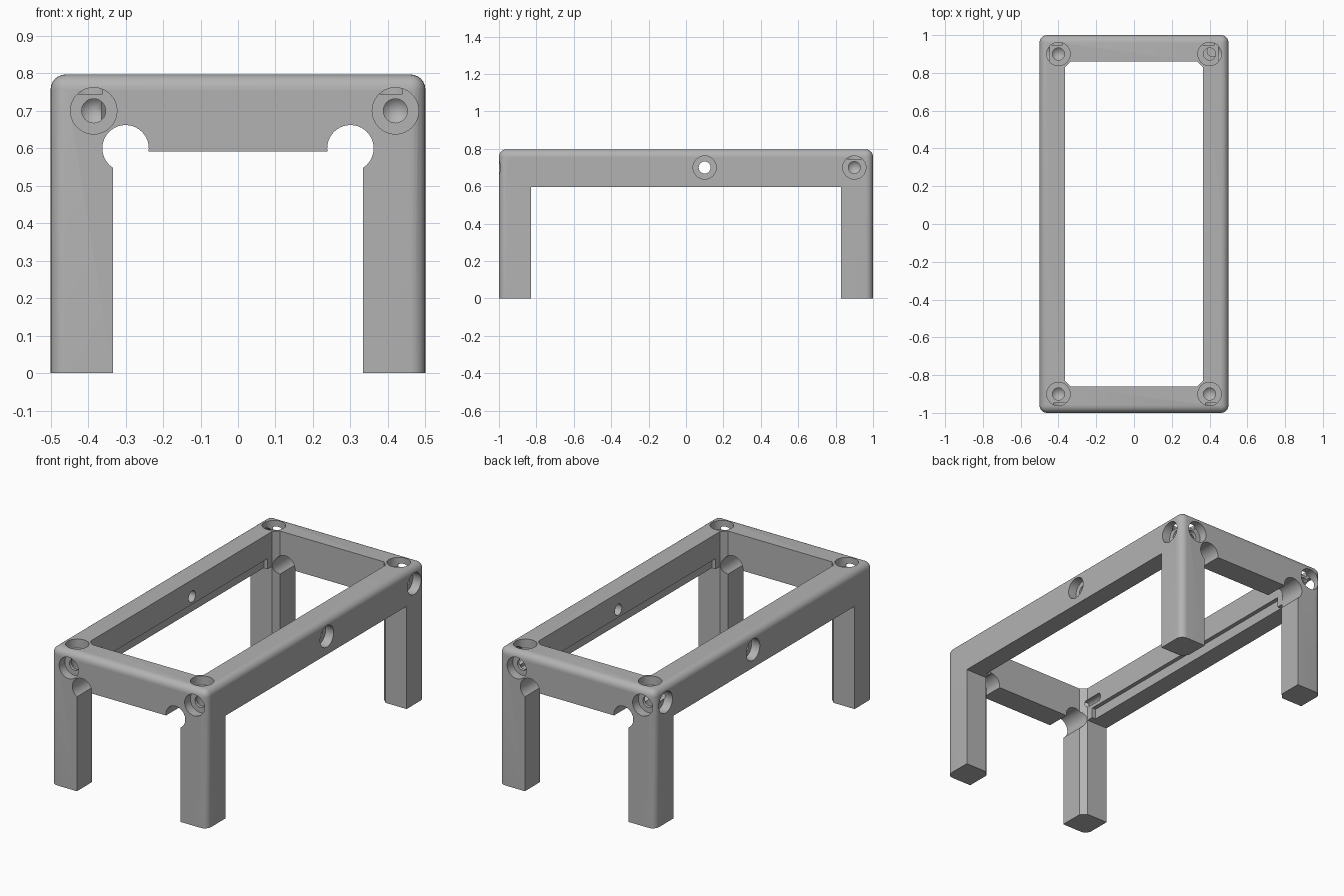
import bpy, bmesh, math
from mathutils import Vector

cube = bpy.data.objects.get("Cube")
if cube:
    bpy.data.objects.remove(cube, do_unlink=True)

W, L, H = 0.5, 1.0, 0.797       # half width, half length, height
BEAM = 0.595                    # underside of the top frame
TOP_Z = 0.7                     # height of the side bolt holes

grey = bpy.data.materials.new("plain_grey")
grey.use_nodes = True
grey.diffuse_color = (0.45, 0.45, 0.45, 1)
grey.node_tree.nodes["Principled BSDF"].inputs["Base Color"].default_value = (0.45, 0.45, 0.45, 1)


def make(name, bm):
    bmesh.ops.recalc_face_normals(bm, faces=bm.faces[:])
    me = bpy.data.meshes.new(name)
    bm.to_mesh(me)
    bm.free()
    me.materials.append(grey)
    ob = bpy.data.objects.new(name, me)
    bpy.context.collection.objects.link(ob)
    return ob


def box(name, lo, hi):
    bm = bmesh.new()
    bmesh.ops.create_cube(bm, size=1)
    lo, hi = Vector(lo), Vector(hi)
    for v in bm.verts:
        v.co = (lo + hi) / 2 + v.co * (hi - lo)
    return make(name, bm)


def drill(name, pos, direction, profile, sides=40):
    """Revolved cutter: profile holds (radius, depth) pairs along the direction."""
    bm = bmesh.new()
    rot = Vector(direction).to_track_quat("Z", "Y")
    verts = [bm.verts.new((r, 0, d)) for r, d in profile]
    edges = [bm.edges.new(p) for p in zip(verts, verts[1:])]
    bmesh.ops.spin(bm, geom=verts + edges, cent=(0, 0, 0), axis=(0, 0, 1),
                   angle=math.tau, steps=sides, use_duplicate=False)
    bmesh.ops.remove_doubles(bm, verts=bm.verts[:], dist=1e-5)
    for v in bm.verts:
        v.co = rot @ v.co + Vector(pos)
    return make(name, bm)


def subtract(target, cutter):
    cutter.hide_render = True
    mod = target.modifiers.new("cut", "BOOLEAN")
    mod.operation, mod.solver, mod.object = "DIFFERENCE", "EXACT", cutter
    bpy.context.view_layer.objects.active = target
    bpy.ops.object.modifier_apply(modifier=mod.name)
    bpy.data.objects.remove(cutter, do_unlink=True)


def rod(radius, length):
    return [(0, 0), (radius, 0), (radius, length), (0, length)]


def bolt(length):
    # wide head recess, narrow shaft and a pointed end
    return [(0, -0.1), (0.062, -0.1), (0.062, 0.052), (0.032, 0.052),
            (0.032, length), (0, length + 0.03)]


# Outer block with rounded upright corners and top rim
frame = box("table_frame", (-W, -L, 0), (W, L, H))
bm = bmesh.new()
bm.from_mesh(frame.data)
rim = [e for e in bm.edges if max(v.co.z for v in e.verts) > H / 2]
bmesh.ops.bevel(bm, geom=rim, offset=0.04, segments=6, profile=0.5, affect="EDGES")
bm.to_mesh(frame.data)
bm.free()

# Space below the end beams, leaving round bosses
under = box("end_gap", (-0.333, -1.2, -0.2), (0.333, 1.2, BEAM - 0.003))
for x in (-0.3, 0.3):
    subtract(under, drill("boss", (x, -1.5, 0.6), (0, 1, 0), rod(0.094, 3), 48))
subtract(frame, under)

# Space below the side rails
subtract(frame, box("side_gap", (-0.8, -0.83, -0.2), (0.8, 0.83, BEAM)))

# Open centre with chamfered corners
centre = box("centre_gap", (-0.364, -0.861, -0.3), (0.364, 0.861, 1.2))
bm = bmesh.new()
bm.from_mesh(centre.data)
upright = [e for e in bm.edges if abs(e.verts[0].co.z - e.verts[1].co.z) > 1]
bmesh.ops.bevel(bm, geom=upright, offset=0.0305, segments=1, affect="EDGES")
bm.to_mesh(centre.data)
bm.free()
subtract(frame, centre)

# Shallow step along the lower inside of both rails
subtract(frame, box("rail_step", (-0.388, -0.79, 0.5), (0.388, 0.79, 0.655)))

# Cross holes through the bosses
for x in (-0.3, 0.3):
    subtract(frame, drill("boss_hole", (x, -1.5, 0.6), (0, 1, 0), rod(0.062, 3)))

# Bolt holes, the same after half a turn
for s in (-1, 1):
    for x in (-0.385, 0.42):
        subtract(frame, drill("end_bolt", (x * s, -L * s, TOP_Z), (0, s, 0), bolt(0.27)))
    for y in (-0.9, -0.1, 0.1, 0.9):
        subtract(frame, drill("side_bolt", (W * s, y, TOP_Z), (-s, 0, 0), bolt(0.25)))
        subtract(frame, drill("top_bolt", (0.4 * s, y, H), (0, 0, -1), bolt(0.25)))
    for y in (-0.915, 0.915):
        subtract(frame, drill("foot_hole", (0.415 * s, y, -0.1), (0, 0, 1), rod(0.03, 0.3), 24))

# Smooth shading with crisp edges
bpy.ops.object.select_all(action="DESELECT")
frame.select_set(True)
bpy.context.view_layer.objects.active = frame
bpy.ops.object.shade_smooth_by_angle(angle=math.radians(30))
